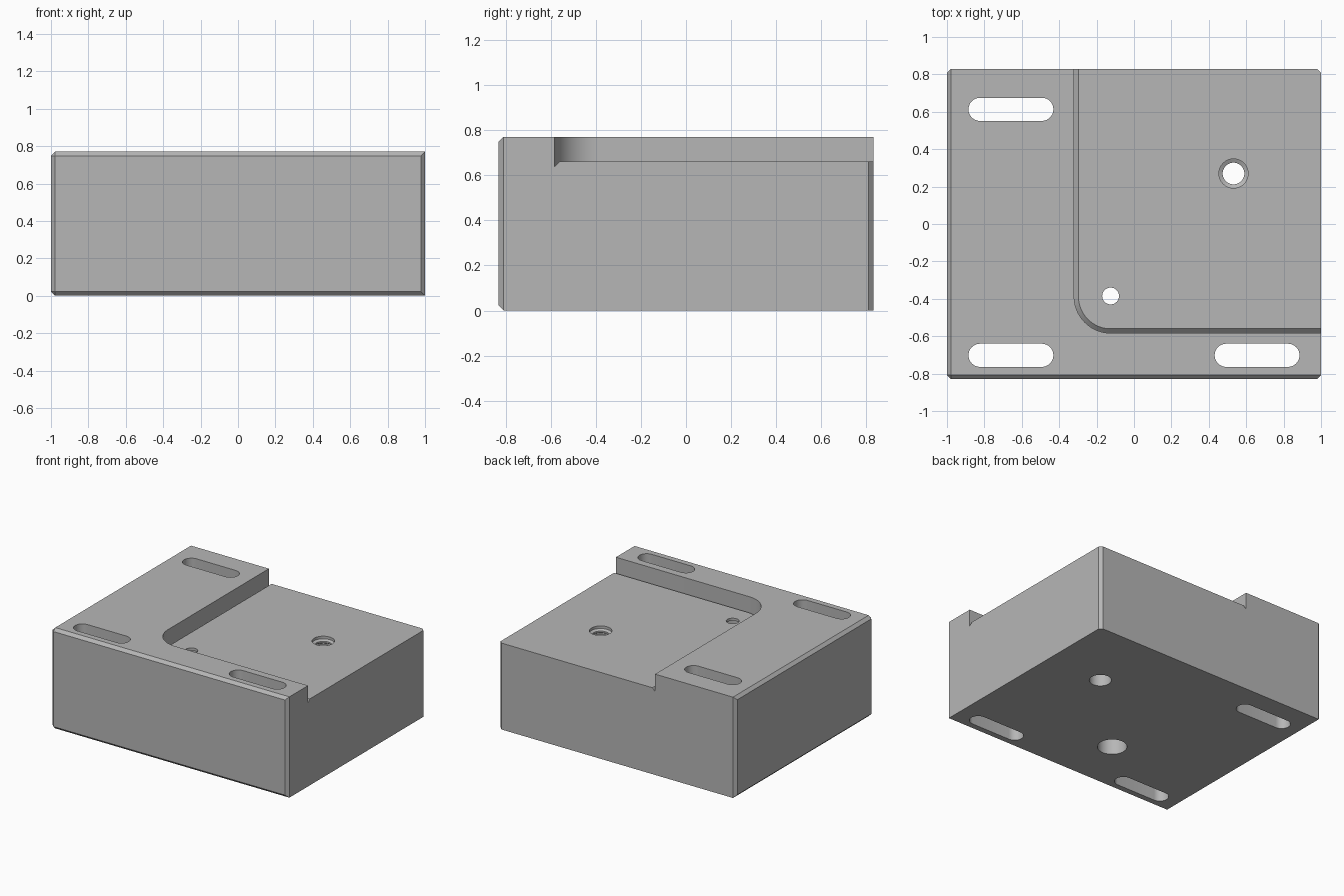
import bpy, bmesh
from math import sin, cos, pi, radians

if "Cube" in bpy.data.objects:
    bpy.data.objects.remove(bpy.data.objects["Cube"], do_unlink=True)

HALF_Y, TOP, FLOOR, CHAMFER = 0.83, 0.77, 0.66, 0.022

steel = bpy.data.materials.new("plain_grey")
steel.use_nodes = True
GREY = (0.47, 0.47, 0.47, 1)
steel.diffuse_color = GREY
steel.node_tree.nodes["Principled BSDF"].inputs["Base Color"].default_value = GREY


def add_object(name, bm):
    bmesh.ops.recalc_face_normals(bm, faces=bm.faces)
    mesh = bpy.data.meshes.new(name)
    bm.to_mesh(mesh)
    bm.free()
    mesh.materials.append(steel)
    obj = bpy.data.objects.new(name, mesh)
    bpy.context.collection.objects.link(obj)
    return obj


def loft(name, rings):
    """Closed solid through matching rings of points."""
    bm = bmesh.new()
    loops = [[bm.verts.new(p) for p in ring] for ring in rings]
    n = len(loops[0])
    for a, b in zip(loops, loops[1:]):
        for i in range(n):
            j = (i + 1) % n
            bm.faces.new((a[i], a[j], b[j], b[i]))
    bm.faces.new(loops[0])
    bm.faces.new(loops[-1])
    return add_object(name, bm)


def arc(cx, cy, r, start, end, steps):
    angles = [start + (end - start) * i / steps for i in range(steps + 1)]
    return [(cx + r * cos(a), cy + r * sin(a)) for a in angles]


def at(z, outline):
    return [(x, y, z) for x, y in outline]


def bore(name, x, y, profile):
    """Round cutter from (radius, height) pairs."""
    return loft(name, [at(z, arc(x, y, r, 0, 2 * pi, 48)[:-1]) for r, z in profile])


def slot(name, x, y):
    outline = (arc(x + 0.165, y, 0.062, -pi / 2, pi / 2, 16)
               + arc(x - 0.165, y, 0.062, pi / 2, 3 * pi / 2, 16))
    return loft(name, [at(-0.1, outline), at(1, outline)])


def pocket_outline(r):
    return arc(-0.125, -0.388, r, pi, 3 * pi / 2, 20) + [
        (1.1, -0.388 - r), (1.1, 0.95), (-0.125 - r, 0.95)]


# Block: chamfer all edges of the front and left faces, and the back left upright
bm = bmesh.new()
bmesh.ops.create_cube(bm, size=1)
for v in bm.verts:
    v.co = (v.co.x * 2, v.co.y * 2 * HALF_Y, (v.co.z + 0.5) * TOP)


def chamfered(edge):
    a, b = (v.co for v in edge.verts)
    on_front = a.y < 0 and b.y < 0
    on_side = a.x < 0 and b.x < 0
    upright = abs(a.z - b.z) > 0.1
    return upright or on_front or on_side


bmesh.ops.bevel(bm, geom=[e for e in bm.edges if chamfered(e)],
                offset=CHAMFER, segments=1, affect='EDGES', profile=0.5)
block = add_object("mounting_block", bm)

# Corner pocket with a sloped relief groove along its walls
cutters = [loft("pocket_cutter", [
    at(1, pocket_outline(0.195)),
    at(FLOOR - 0.022, pocket_outline(0.195)),
    at(FLOOR, pocket_outline(0.172))])]

# Slotted fixing holes
for x, y in ((-0.658, 0.613), (-0.658, -0.702), (0.658, -0.702)):
    cutters.append(slot("slot_cutter", x, y))

# Threaded hole with a plain lower part
thread = [(0.077, -0.1), (0.077, 0.3)]
for i in range(8):
    z = 0.31 + i * 0.044
    thread += [(0.058, z), (0.058, z + 0.012), (0.078, z + 0.022), (0.078, z + 0.032)]
thread += [(0.078, 1)]
cutters.append(bore("thread_cutter", 0.532, 0.27, thread))

# Small hole, bored wide from underneath
cutters.append(bore("stepped_hole_cutter", -0.125, -0.385,
                    [(0.103, -0.1), (0.103, 0.64), (0.045, 0.64), (0.045, 1)]))

bpy.ops.object.select_all(action='DESELECT')
block.select_set(True)
bpy.context.view_layer.objects.active = block
for cutter in cutters:
    cutter.hide_render = True
    cut = block.modifiers.new(cutter.name, 'BOOLEAN')
    cut.operation, cut.solver, cut.object = 'DIFFERENCE', 'EXACT', cutter
    bpy.ops.object.modifier_apply(modifier=cut.name)
    bpy.data.objects.remove(cutter, do_unlink=True)

bpy.ops.object.shade_smooth_by_angle(angle=radians(25))
